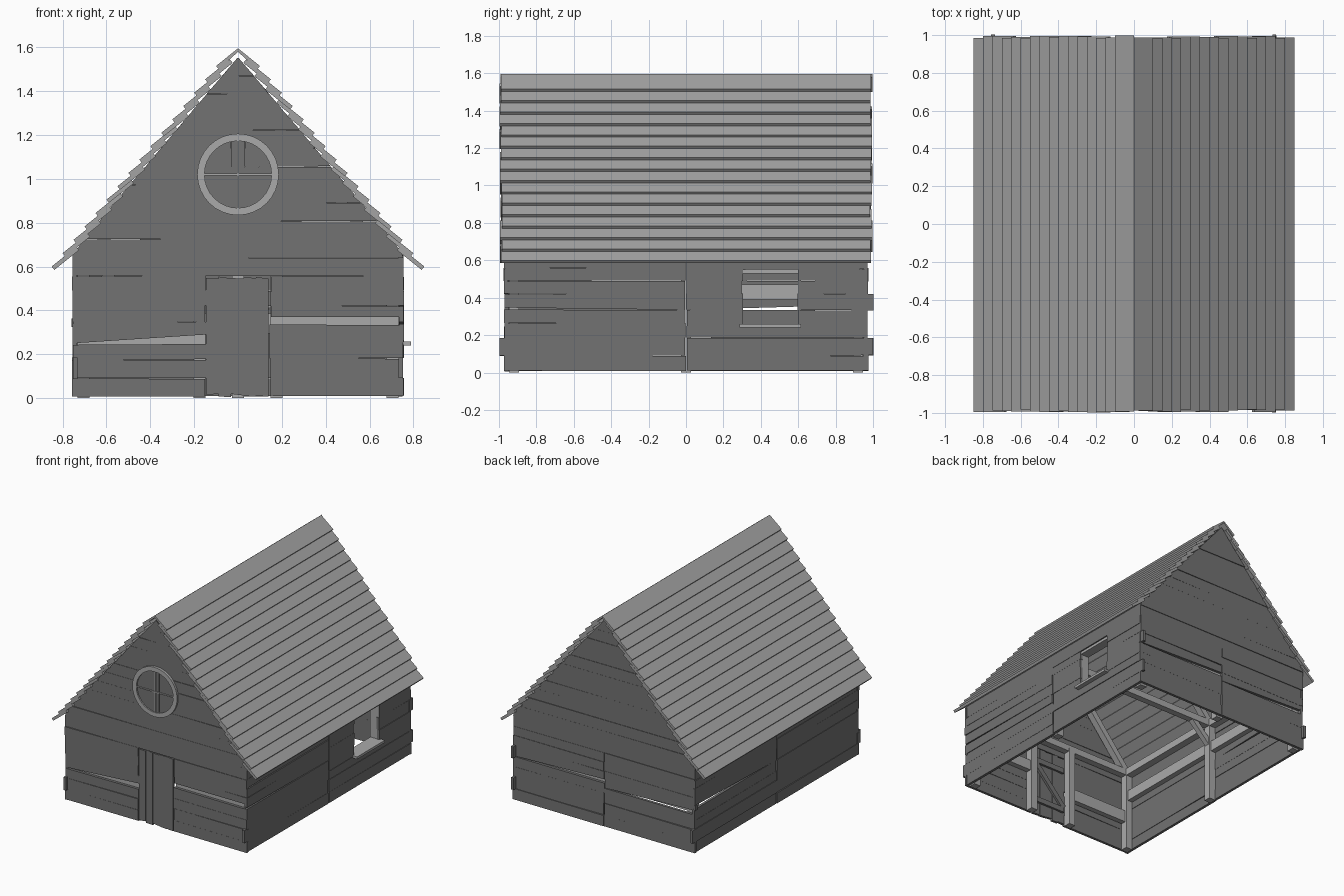
import bpy, bmesh, math, random
from mathutils import Vector

random.seed(4)
if "Cube" in bpy.data.objects:
    bpy.data.objects.remove(bpy.data.objects["Cube"])


def material(name, v):
    m = bpy.data.materials.new(name)
    m.use_nodes = True
    m.diffuse_color = (v, v, v, 1)
    m.node_tree.nodes["Principled BSDF"].inputs["Base Color"].default_value = (v, v, v, 1)
    return m


DARK = material("dark_wall_wood", 0.17)
ROOF = material("roof_wood", 0.37)
LIGHT = material("light_timber", 0.40)


def finish(bm, name, mat):
    bmesh.ops.recalc_face_normals(bm, faces=bm.faces)
    me = bpy.data.meshes.new(name)
    bm.to_mesh(me)
    bm.free()
    me.materials.append(mat)
    ob = bpy.data.objects.new(name, me)
    bpy.context.collection.objects.link(ob)
    return ob


def prism(bm, pts, offset):
    """Extrude a flat outline by an offset vector."""
    a = [bm.verts.new(p) for p in pts]
    b = [bm.verts.new(Vector(p) + Vector(offset)) for p in pts]
    bm.faces.new(a)
    bm.faces.new(b[::-1])
    for i in range(len(a)):
        j = (i + 1) % len(a)
        bm.faces.new((a[i], b[i], b[j], a[j]))


def beam(bm, a, b, w, h, up=(0, 0, 1)):
    """Rectangular timber from a to b, h measured towards up."""
    a, b = Vector(a), Vector(b)
    side = (b - a).cross(Vector(up)).normalized() * w / 2
    top = side.cross(b - a).normalized() * h / 2
    prism(bm, [a + side + top, a - side + top, a - side - top, a + side - top], b - a)


def jit(r):
    return random.uniform(-r, r)


# Each wall maps (along, height, depth inward) to space
def front(u, z, d): return Vector((u, -0.975 + d, z))
def back(u, z, d): return Vector((u, 0.975 - d, z))
def right(u, z, d): return Vector((0.757 - d, u, z))
def left(u, z, d): return Vector((-0.757 + d, u, z))


def plank(bm, place, corners):
    d = random.uniform(0, 0.006)
    pts = [place(u, z, d) for u, z in corners]
    prism(bm, pts, place(0, 0, 0.02) - place(0, 0, 0))


def courses(bm, place, u0, u1, edges, gaps={}):
    """Stack rough planks; gaps raise the lower edge at given courses."""
    for i in range(len(edges) - 1):
        g0, g1 = gaps.get(i, (jit(0.003), jit(0.003)))
        a, b = u0 + jit(0.004), u1 + jit(0.004)
        if i == 1 and place in (left, right):
            a, b = (x * 1.03 if abs(x) > 0.9 else x for x in (a, b))
        lo, hi = edges[i], edges[i + 1]
        plank(bm, place, [(a, lo + g0), (b, lo + g1), (b, hi + jit(0.003)), (a, hi + jit(0.003))])


def half_width(z):
    if z < 0.65:
        return 0.755
    return max(0.004, min(0.75 - (z - 0.65) * 0.55, (1.555 - z) / 1.18))


def gable(bm, place, z, step):
    while z < 1.54:
        hi = min(z + step, 1.55)
        a, b = half_width(z), half_width(hi)
        # follow the knee where the wall meets the eaves
        mid = (z + hi) / 2
        m = half_width(mid)
        t = jit(0.003)
        plank(bm, place, [(-a, z + t), (a, z - t), (m, mid), (b, hi), (-b, hi), (-m, mid)])
        z = hi


# Front wall
bm = bmesh.new()
courses(bm, front, -0.755, -0.147, [0.01, 0.09, 0.175, 0.245, 0.35, 0.42, 0.49, 0.557], {3: (0.005, 0.045)})
courses(bm, front, 0.147, 0.755, [0.01, 0.09, 0.18, 0.255, 0.335, 0.42, 0.485, 0.557], {4: (0.035, 0.035)})
gable(bm, front, 0.557, 0.083)
finish(bm, "front_wall", DARK)

# Back wall
bm = bmesh.new()
courses(bm, back, -0.755, -0.003, [0.01, 0.09, 0.18, 0.29, 0.36, 0.42, 0.49, 0.557], {3: (0.035, 0.005)})
courses(bm, back, 0.003, 0.755, [0.01, 0.09, 0.18, 0.255, 0.33, 0.42, 0.49, 0.557], {4: (0.03, 0.005)})
gable(bm, back, 0.557, 0.083)
finish(bm, "back_wall", DARK)

# Left-hand (+x) wall with a window opening, and the plain opposite wall
rows = [0.01, 0.09, 0.185, 0.25, 0.335, 0.42, 0.49, 0.55, 0.66]
bm = bmesh.new()
courses(bm, right, -0.97, -0.004, [0.01, 0.09, 0.185, 0.265, 0.335, 0.42, 0.49, 0.56, 0.66], {4: (0.012, 0)})
courses(bm, right, 0.004, 0.97, rows[:4])
courses(bm, right, 0.004, 0.3, rows[3:8])
courses(bm, right, 0.6, 0.97, rows[3:8])
courses(bm, right, 0.004, 0.97, rows[7:])
finish(bm, "window_side_wall", DARK)
bm = bmesh.new()
courses(bm, left, -0.97, -0.004, rows)
courses(bm, left, 0.004, 0.97, rows, {4: (0, 0.028)})
finish(bm, "plain_side_wall", DARK)

# Roof boards, overlapping like clapboards
for s, name in ((-1, "roof_boards_right"), (1, "roof_boards_left")):
    bm = bmesh.new()
    for i in range(16):
        x, z = 0.85 - i * 0.05, 0.6 + i * 0.061
        n = 0.128 if i == 15 else 0.145
        dx, dz = -0.78, 0.625
        a, b = -0.99 + jit(0.007), 0.99 + jit(0.007)
        outline = [(x, z), (x + dx * n, z + dz * n),
                   (x + dx * n - dz * 0.02, z + dz * n + dx * 0.02), (x - dz * 0.02, z + dx * 0.02)]
        prism(bm, [(s * max(px, 0), a, pz) for px, pz in outline], (0, b - a, 0))
    finish(bm, name, ROOF)

# Door of vertical planks, with ledges and a brace inside
bm = bmesh.new()
for i in range(5):
    x = -0.145 + i * 0.057
    y = -0.972 + random.uniform(0, 0.008)
    prism(bm, [(x, y, 0.012 + jit(0.008)), (x + 0.055, y, 0.012 + jit(0.008)),
               (x + 0.055, y, 0.55 + jit(0.006)), (x, y, 0.55 + jit(0.006))], (0, 0.02, 0))
for a, b in ((0.12, 0.12), (0.44, 0.44), (0.14, 0.42)):
    beam(bm, (-0.13, -0.938, a), (0.13, -0.938, b), 0.018, 0.04)
finish(bm, "door", DARK)

# Round window: vertical boards, ring and glazing bars
bm = bmesh.new()
for i in range(5):
    x0, x1 = -0.16 + i * 0.064, -0.098 + i * 0.064
    h0, h1 = (math.sqrt(max(0.0004, 0.0262 - x * x)) for x in (x0, x1))
    hm = math.sqrt(0.0262 - ((x0 + x1) / 2) ** 2)
    xm = (x0 + x1) / 2
    y = -0.978 + jit(0.002)
    prism(bm, [(x0, y, 1.02 - h0), (xm, y, 1.02 - hm), (x1, y, 1.02 - h1),
               (x1, y, 1.02 + h1), (xm, y, 1.02 + hm), (x0, y, 1.02 + h0)], (0, 0.008, 0))
finish(bm, "round_window_boards", DARK)

bm = bmesh.new()
N = 32
for k in range(N):
    t0, t1 = math.tau * k / N, math.tau * (k + 1) / N
    prism(bm, [(r * math.cos(t), -0.988, 1.02 + r * math.sin(t))
               for r, t in ((0.153, t0), (0.186, t0), (0.186, t1), (0.153, t1))], (0, 0.04, 0))
bmesh.ops.remove_doubles(bm, verts=bm.verts, dist=0.0001)
# drop the inner walls shared by neighbouring segments
inner = [f for f in bm.faces if all(len(e.link_faces) > 2 for e in f.edges if abs((e.verts[0].co - e.verts[1].co).y) < 0.001)
         and abs(f.normal.y) < 0.5]
bmesh.ops.delete(bm, geom=inner, context='FACES')
finish(bm, "round_window_ring", LIGHT)
bm = bmesh.new()
beam(bm, (-0.155, -0.983, 1.02), (0.155, -0.983, 1.02), 0.008, 0.008)
beam(bm, (0, -0.983, 0.865), (0, -0.983, 1.175), 0.008, 0.008, (0, 1, 0))
finish(bm, "round_window_bars", LIGHT)

# Side window frame with a projecting sill
bm = bmesh.new()
beam(bm, (0.735, 0.285, 0.25), (0.735, 0.615, 0.25), 0.11, 0.018)
beam(bm, (0.71, 0.285, 0.545), (0.71, 0.615, 0.545), 0.07, 0.03)
for y in (0.292, 0.608):
    beam(bm, (0.71, y, 0.24), (0.71, y, 0.555), 0.016, 0.07, (1, 0, 0))
finish(bm, "side_window_frame", LIGHT)

# Inner frame: posts, wall plates, rails, tie beam, braces and rafters
bm = bmesh.new()
for x, y in [(sx * 0.705, y) for sx in (-1, 1) for y in (-0.92, 0, 0.92)] + [(-0.175, -0.92), (0.175, -0.92), (0, 0.92)]:
    beam(bm, (x, y, 0), (x, y, 0.62), 0.055, 0.055, (0, 1, 0))
finish(bm, "frame_posts", LIGHT)

bm = bmesh.new()
for s in (-1, 1):
    beam(bm, (s * 0.705, -0.94, 0.62), (s * 0.705, 0.94, 0.62), 0.055, 0.055)
for y in (-0.92, 0, 0.92):
    beam(bm, (-0.7, y, 0.62), (0.7, y, 0.62), 0.05, 0.05)
finish(bm, "wall_plates", LIGHT)

bm = bmesh.new()
beam(bm, (-0.7, -0.925, 0.26), (-0.17, -0.925, 0.26), 0.04, 0.09)
beam(bm, (0.17, -0.925, 0.355), (0.7, -0.925, 0.355), 0.04, 0.08)
beam(bm, (-0.7, 0.925, 0.34), (0.7, 0.925, 0.34), 0.04, 0.09)
beam(bm, (-0.712, -0.92, 0.43), (-0.712, 0.92, 0.43), 0.04, 0.08)
finish(bm, "wall_rails", LIGHT)

bm = bmesh.new()
for s in (-1, 1):
    for y in (-0.92, 0, 0.92):
        beam(bm, (s * 0.69, y, 0.63), (s * 0.01, y, 1.44), 0.05, 0.045)
    beam(bm, (s * 0.7, 0, 0.45), (s * 0.53, 0, 0.62), 0.04, 0.04)
finish(bm, "rafters_and_braces", LIGHT)
